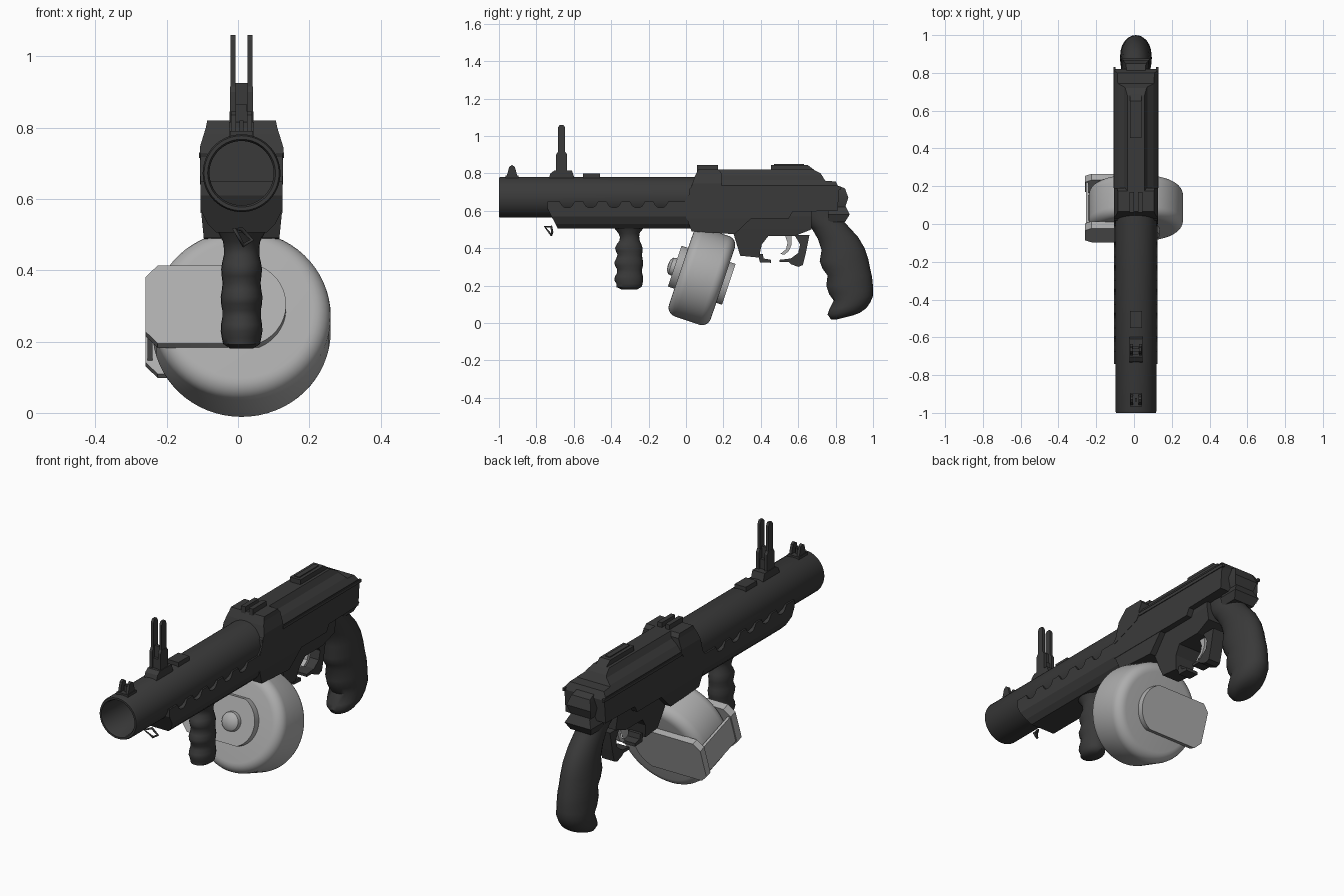
import bpy, bmesh, math
from mathutils import Matrix, Vector

if "Cube" in bpy.data.objects:
    bpy.data.objects.remove(bpy.data.objects["Cube"])

CX = 0.01  # centre plane of the gun


def material(name, v):
    m = bpy.data.materials.new(name)
    m.use_nodes = True
    m.diffuse_color = (v, v, v, 1)
    b = m.node_tree.nodes["Principled BSDF"]
    b.inputs["Base Color"].default_value = (v, v, v, 1)
    b.inputs["Roughness"].default_value = 0.6
    return m


DARK = material("dark gunmetal", 0.042)
LIGHT = material("light grey metal", 0.42)


def finish(name, bm, mat, smooth=None, matrix=None):
    bmesh.ops.recalc_face_normals(bm, faces=bm.faces)
    me = bpy.data.meshes.new(name)
    bm.to_mesh(me)
    bm.free()
    me.materials.append(mat)
    ob = bpy.data.objects.new(name, me)
    bpy.context.collection.objects.link(ob)
    ob.matrix_world = matrix or Matrix.Translation((CX, 0, 0))
    if smooth:
        bpy.ops.object.select_all(action="DESELECT")
        ob.select_set(True)
        bpy.context.view_layer.objects.active = ob
        bpy.ops.object.shade_smooth_by_angle(angle=math.radians(smooth))
    return ob


def half_width(taper, z):
    if z <= taper[0][0]:
        return taper[0][1]
    for (z0, w0), (z1, w1) in zip(taper, taper[1:]):
        if z <= z1:
            return w0 + (w1 - w0) * (z - z0) / (z1 - z0)
    return taper[-1][1]


def slab(name, pts, taper, mat=DARK, x=0.0, smooth=None):
    """Side profile (y, z) pushed out to a half width that varies with height."""
    if not isinstance(taper, list):
        taper = [(0, taper)]
    bm = bmesh.new()
    lo = [bm.verts.new((-1, y, z)) for y, z in pts]
    hi = [bm.verts.new((1, y, z)) for y, z in pts]
    bm.faces.new(lo)
    bm.faces.new(hi[::-1])
    n = len(pts)
    for i in range(n):
        j = (i + 1) % n
        bm.faces.new((lo[i], hi[i], hi[j], lo[j]))
    for z, w in taper:
        bmesh.ops.bisect_plane(bm, geom=bm.verts[:] + bm.edges[:] + bm.faces[:],
                               plane_co=(0, 0, z), plane_no=(0, 0, 1))
    for v in bm.verts:
        v.co.x = x + v.co.x * half_width(taper, v.co.z)
    return finish(name, bm, mat, smooth)


def block(name, y0, y1, z0, z1, taper, x=0.0):
    return slab(name, [(y0, z0), (y1, z0), (y1, z1), (y0, z1)], taper, x=x)


def lathe(name, prof, mat, matrix, steps=64):
    """Turn (radius, y) points round the y axis."""
    bm = bmesh.new()
    vs = [bm.verts.new((r, y, 0)) for r, y in prof]
    es = [bm.edges.new(p) for p in zip(vs, vs[1:])]
    bmesh.ops.spin(bm, geom=vs + es, axis=(0, 1, 0), cent=(0, 0, 0),
                   angle=math.tau, steps=steps, use_duplicate=False)
    bmesh.ops.remove_doubles(bm, verts=bm.verts, dist=1e-4)
    return finish(name, bm, mat, 35, matrix)


def loft(name, rings, mat=DARK, steps=24):
    """Oval rings given as front point, back point and half width."""
    bm = bmesh.new()
    loops = []
    for yf, zf, yb, zb, w in rings:
        mid = Vector((0, (yf + yb) / 2, (zf + zb) / 2))
        arm = Vector((0, (yb - yf) / 2, (zb - zf) / 2))
        loops.append([bm.verts.new(mid + arm * math.cos(a) + Vector((w * math.sin(a), 0, 0)))
                      for a in (math.tau * i / steps for i in range(steps))])
    for a, b in zip(loops, loops[1:]):
        for i in range(steps):
            j = (i + 1) % steps
            bm.faces.new((a[i], a[j], b[j], b[i]))
    bm.faces.new(loops[0])
    bm.faces.new(loops[-1])
    return finish(name, bm, mat, 50)


# Barrel, hollow at the muzzle
lathe("barrel", [(0, -0.5), (0.09, -0.5), (0.09, -0.99), (0.095, -1), (0.105, -1),
                 (0.109, -0.99), (0.109, 0.1), (0, 0.1)], DARK,
      Matrix.Translation((CX, 0, 0.672)))

# Handguard with scalloped upper edge
top = [(-0.74, 0.65)]
for i in range(5):
    y = -0.675 + 0.125 * i
    top += [(y, 0.65), (y + 0.015, 0.625), (y + 0.03, 0.617), (y + 0.05, 0.617),
            (y + 0.065, 0.625), (y + 0.08, 0.65)]
slab("handguard", top + [(-0.01, 0.65), (0.04, 0.7), (0.04, 0.505), (-0.685, 0.505), (-0.74, 0.61)],
     [(0.505, 0.07), (0.53, 0.095), (0.57, 0.115)])

# Receiver
upper = [(0.56, 0.115), (0.735, 0.115), (0.765, 0.092), (0.79, 0.062), (0.82, 0.045)]
slab("receiver", [(0.0, 0.56), (0.02, 0.72), (0.15, 0.82), (0.68, 0.82), (0.72, 0.80),
                  (0.745, 0.76), (0.80, 0.757), (0.82, 0.72), (0.81, 0.6), (0.57, 0.595),
                  (0.55, 0.56)], upper)
slab("front_block", [(0.0, 0.64), (0.02, 0.7), (0.045, 0.78), (0.065, 0.82), (0.175, 0.82),
                     (0.19, 0.8), (0.19, 0.73), (0.17, 0.7)],
     [(0.64, 0.116), (0.745, 0.117), (0.80, 0.1), (0.82, 0.096)])
for s in (-1, 1):
    block("front_block_ridge", 0.06, 0.17, 0.81, 0.845, 0.012, x=s * 0.022)
    block("receiver_rail", 0.19, 0.83, 0.715, 0.73, 0.006, x=s * 0.113)
slab("magazine_well", [(0.03, 0.49), (0.26, 0.475), (0.36, 0.57), (0.0, 0.57)],
     [(0.48, 0.105), (0.56, 0.113)])
slab("lower_receiver", [(0.25, 0.49), (0.29, 0.36), (0.39, 0.35), (0.405, 0.42), (0.44, 0.465),
                        (0.58, 0.465), (0.67, 0.5), (0.67, 0.6), (0.25, 0.6)],
     [(0.36, 0.05), (0.5, 0.075), (0.57, 0.085)])
slab("rear_sight_plate", [(0.455, 0.815), (0.455, 0.845), (0.65, 0.845), (0.69, 0.815)], 0.03)
block("rear_sight_leaf", 0.47, 0.63, 0.84, 0.85, 0.013)

# Trigger group
slab("trigger_guard_front", [(0.385, 0.37), (0.395, 0.325), (0.455, 0.322), (0.455, 0.338),
                             (0.415, 0.345), (0.41, 0.37)], 0.035)
slab("trigger_guard_rear", [(0.50, 0.325), (0.50, 0.338), (0.56, 0.345), (0.60, 0.375),
                            (0.61, 0.42), (0.58, 0.47), (0.66, 0.47), (0.64, 0.37),
                            (0.625, 0.31), (0.6, 0.3), (0.56, 0.315), (0.55, 0.325)], 0.035)
slab("trigger", [(0.525, 0.48), (0.565, 0.48), (0.565, 0.42), (0.55, 0.385), (0.525, 0.365),
                 (0.505, 0.37), (0.535, 0.395), (0.543, 0.43)], 0.014, LIGHT)

# Rear grip with finger swells, and its tang
loft("rear_grip", [
    (0.57, 0.60, 0.83, 0.60, 0.065), (0.61, 0.56, 0.83, 0.56, 0.065),
    (0.67, 0.51, 0.865, 0.52, 0.066), (0.705, 0.45, 0.92, 0.46, 0.07),
    (0.725, 0.39, 0.955, 0.40, 0.075), (0.715, 0.33, 0.975, 0.34, 0.08),
    (0.73, 0.29, 0.985, 0.29, 0.081), (0.757, 0.255, 0.993, 0.255, 0.082),
    (0.75, 0.20, 0.998, 0.22, 0.084), (0.765, 0.155, 1.0, 0.175, 0.084),
    (0.79, 0.12, 1.0, 0.145, 0.083), (0.765, 0.07, 0.985, 0.11, 0.081),
    (0.757, 0.045, 0.965, 0.08, 0.075), (0.775, 0.02, 0.93, 0.055, 0.058),
    (0.80, 0.018, 0.89, 0.04, 0.03)])
slab("grip_tang", [(0.76, 0.74), (0.81, 0.735), (0.85, 0.72), (0.868, 0.67), (0.853, 0.625),
                   (0.875, 0.58), (0.85, 0.54), (0.76, 0.54)],
     [(0.54, 0.06), (0.58, 0.075), (0.62, 0.055), (0.67, 0.07), (0.73, 0.05)], smooth=40)

# Front grip: wavy turned handle
rings = [(-0.385, 0.51, -0.225, 0.51, 0.068)]
for i in range(15):
    z = 0.48 - 0.27 * i / 14
    wave = 0.009 * math.cos(math.tau * (z - 0.32) / 0.085)
    waist = 0.02 * max(0, (z - 0.38) / 0.1)
    rings.append((-0.375 + waist - wave, z, -0.232 - waist + wave * 0.4, z, 0.056 - waist * 0.3 + wave * 0.3))
rings += [(-0.372, 0.192, -0.235, 0.195, 0.052), (-0.345, 0.18, -0.26, 0.18, 0.032)]
loft("front_grip", rings)

# Muzzle sight
block("muzzle_sight_base", -0.965, -0.895, 0.77, 0.79, 0.032)
for s in (-1, 1):
    slab("muzzle_sight_ear", [(-0.96, 0.78), (-0.945, 0.835), (-0.93, 0.845), (-0.915, 0.835),
                              (-0.9, 0.78)], 0.007, x=s * 0.022)
block("muzzle_sight_post", -0.94, -0.92, 0.78, 0.82, 0.006)

# Folding sight with two tall prongs
slab("folding_sight_base", [(-0.735, 0.77), (-0.725, 0.80), (-0.705, 0.815), (-0.61, 0.815),
                            (-0.595, 0.77)], 0.035)
block("folding_sight_bridge", -0.69, -0.645, 0.81, 0.865, 0.015)
block("folding_sight_plate", -0.675, -0.66, 0.81, 0.925, 0.025)
for s in (-1, 1):
    slab("folding_sight_cheek", [(-0.695, 0.81), (-0.695, 0.90), (-0.685, 0.915), (-0.645, 0.915),
                                 (-0.635, 0.90), (-0.635, 0.81)], 0.008, x=s * 0.024)
    slab("folding_sight_prong", [(-0.685, 0.90), (-0.685, 1.045), (-0.675, 1.06), (-0.655, 1.06),
                                 (-0.647, 1.045), (-0.647, 0.90)], 0.007, x=s * 0.024)
block("sight_stop", -0.55, -0.46, 0.77, 0.80, 0.032)

# Sling loop under the barrel
loop_pts = [(-0.02, -0.755, 0.515), (0.005, -0.72, 0.47), (0.03, -0.715, 0.485), (0.0, -0.72, 0.515)]
cu = bpy.data.curves.new("sling_loop", "CURVE")
cu.dimensions = "3D"
cu.bevel_depth = 0.006
sp = cu.splines.new("POLY")
sp.points.add(len(loop_pts) - 1)
for p, q in zip(sp.points, loop_pts):
    p.co = (*q, 1)
sp.use_cyclic_u = True
cu.materials.append(DARK)
loop = bpy.data.objects.new("sling_loop", cu)
loop.location.x = CX
bpy.context.collection.objects.link(loop)

# Drum magazine, leaning forward at the bottom
TILT = Matrix.Translation((CX, 0.085, 0.25)) @ Matrix.Rotation(math.radians(-18.6), 4, "X")
R, T, C = 0.25, 0.118, 0.05
arc = [(R - C + C * math.sin(a), -T + C - C * math.cos(a))
       for a in (math.pi / 2 * i / 6 for i in range(7))]
lathe("drum", [(0, -T)] + arc + [(r, -y) for r, y in arc[::-1]] + [(0, T)], LIGHT, TILT)
lathe("drum_knob", [(0, -0.192), (0.03, -0.188), (0.046, -0.175), (0.05, -0.15), (0.05, -0.12),
                    (0, -0.12)], LIGHT, TILT, 32)

# Bracket: two plates with round ends, joined by a strip at the side
for name, y0, y1 in (("front_plate", -0.155, -0.115), ("back_plate", 0.115, 0.15)):
    bm = bmesh.new()
    outline = [(-0.235, 0.12), (-0.27, 0.085), (-0.27, -0.075), (-0.235, -0.11)]
    outline += [(0.125 * math.cos(a), 0.005 + 0.125 * math.sin(a))
                for a in (math.radians(-67 + 134 * i / 14) for i in range(15))]
    face = bm.faces.new([bm.verts.new((x, y0, z)) for x, z in outline])
    ext = bmesh.ops.extrude_face_region(bm, geom=[face])
    bmesh.ops.translate(bm, vec=(0, y1 - y0, 0),
                        verts=[g for g in ext["geom"] if isinstance(g, bmesh.types.BMVert)])
    if not any(f.calc_center_median().y < y0 + 1e-4 for f in bm.faces):
        bm.faces.new([v for v in bm.verts if v.co.y < y0 + 1e-4])
    finish(name, bm, LIGHT, 30, TILT)
bm = bmesh.new()
bmesh.ops.create_cube(bm, size=1, matrix=Matrix.Translation((-0.257, 0, 0.005))
                      @ Matrix.Diagonal((0.014, 0.26, 0.15, 1)))
finish("bracket_strip", bm, LIGHT, None, TILT)
